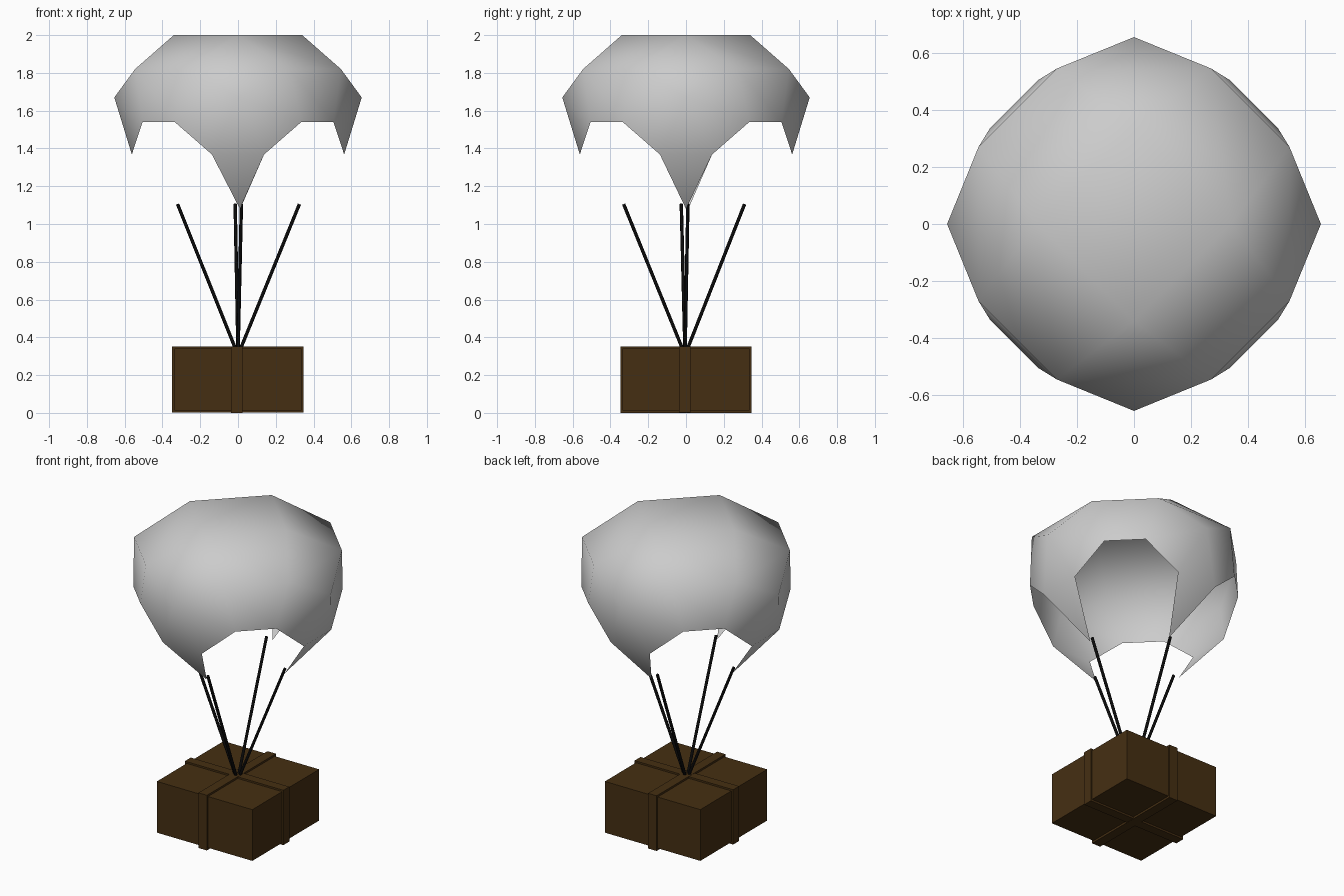
import bpy, bmesh
from math import pi
from mathutils import Vector, Matrix

if "Cube" in bpy.data.objects:
    bpy.data.objects.remove(bpy.data.objects["Cube"])


def material(name, rgb):
    m = bpy.data.materials.new(name)
    m.diffuse_color = (*rgb, 1)
    m.use_nodes = True
    m.node_tree.nodes["Principled BSDF"].inputs["Base Color"].default_value = m.diffuse_color
    return m


brown = material("wood_brown", (0.06, 0.028, 0.006))
black = material("cord_black", (0.003, 0.003, 0.003))


def box(name, lo, hi, mat):
    lo, hi = Vector(lo), Vector(hi)
    bpy.ops.mesh.primitive_cube_add(size=1, location=(lo + hi) / 2)
    o = bpy.context.object
    o.name = name
    o.scale = hi - lo
    o.data.materials.append(mat)
    return o


def cord(name, a, b, r, mat):
    a, b = Vector(a), Vector(b)
    d = b - a
    bpy.ops.mesh.primitive_cylinder_add(vertices=8, radius=r, depth=d.length,
                                        location=(a + b) / 2)
    o = bpy.context.object
    o.name = name
    o.rotation_euler = d.to_track_quat('Z', 'Y').to_euler()
    o.data.materials.append(mat)
    bpy.ops.object.shade_smooth_by_angle(angle=1.0)
    return o


# Canopy: one quarter of the shell, repeated four times around z
quarter = {
    'T': (0.34, 0, 2.0),
    'a': (0.545, -0.27, 1.82), 'b': (0.545, 0.27, 1.82),
    'c': (0.655, 0, 1.67),
    'd': (0.505, -0.335, 1.54), 'e': (0.505, 0.335, 1.54),
    'f': (0.562, -0.138, 1.368), 'g': (0.562, 0.138, 1.368),
    't': (0.33, -0.012, 1.08),
}
tip_shift = [0.012, 0.0, 0.0, 0.022]   # small sideways drift of each tip
bm = bmesh.new()
rings = []
for k in range(4):
    rot = Matrix.Rotation(k * pi / 2, 3, 'Z')
    ring = {}
    for key, p in quarter.items():
        p = Vector(p)
        if key == 't':
            p.y += tip_shift[k]
        ring[key] = bm.verts.new(rot @ p)
    rings.append(ring)
for k in range(4):
    q, n = rings[k], rings[(k + 1) % 4]
    for f in ("Tab", "acb", "adc", "dfc", "fgc", "gec", "ebc", "ftg"):
        bm.faces.new([q[i] for i in f])
    bm.faces.new((q['T'], q['b'], n['a'], n['T']))
    bm.faces.new((q['b'], q['e'], n['d'], n['a']))
bm.faces.new([r['T'] for r in rings])
for f in bm.faces:
    f.smooth = True
me = bpy.data.meshes.new("canopy")
bm.to_mesh(me)
bm.free()
bpy.context.collection.objects.link(bpy.data.objects.new("canopy", me))

# Suspension cords from the crate top to the canopy tips
ends = [(0.325, 0.01), (-0.015, 0.31), (-0.32, -0.025), (0.018, -0.33)]
for i, (x, y) in enumerate(ends):
    cord(f"cord_{i + 1}", (x * 0.03, y * 0.03 - 0.005, 0.33), (x, y, 1.105), 0.009, black)

# Crate with two straps wrapped around it
box("crate", (-0.337, -0.337, 0.013), (0.337, 0.337, 0.34), brown)
box("strap_front_back", (-0.036, -0.348, 0), (0.024, 0.348, 0.352), brown)
box("strap_left_right", (-0.35, -0.036, 0.001), (0.346, 0.024, 0.351), brown)
